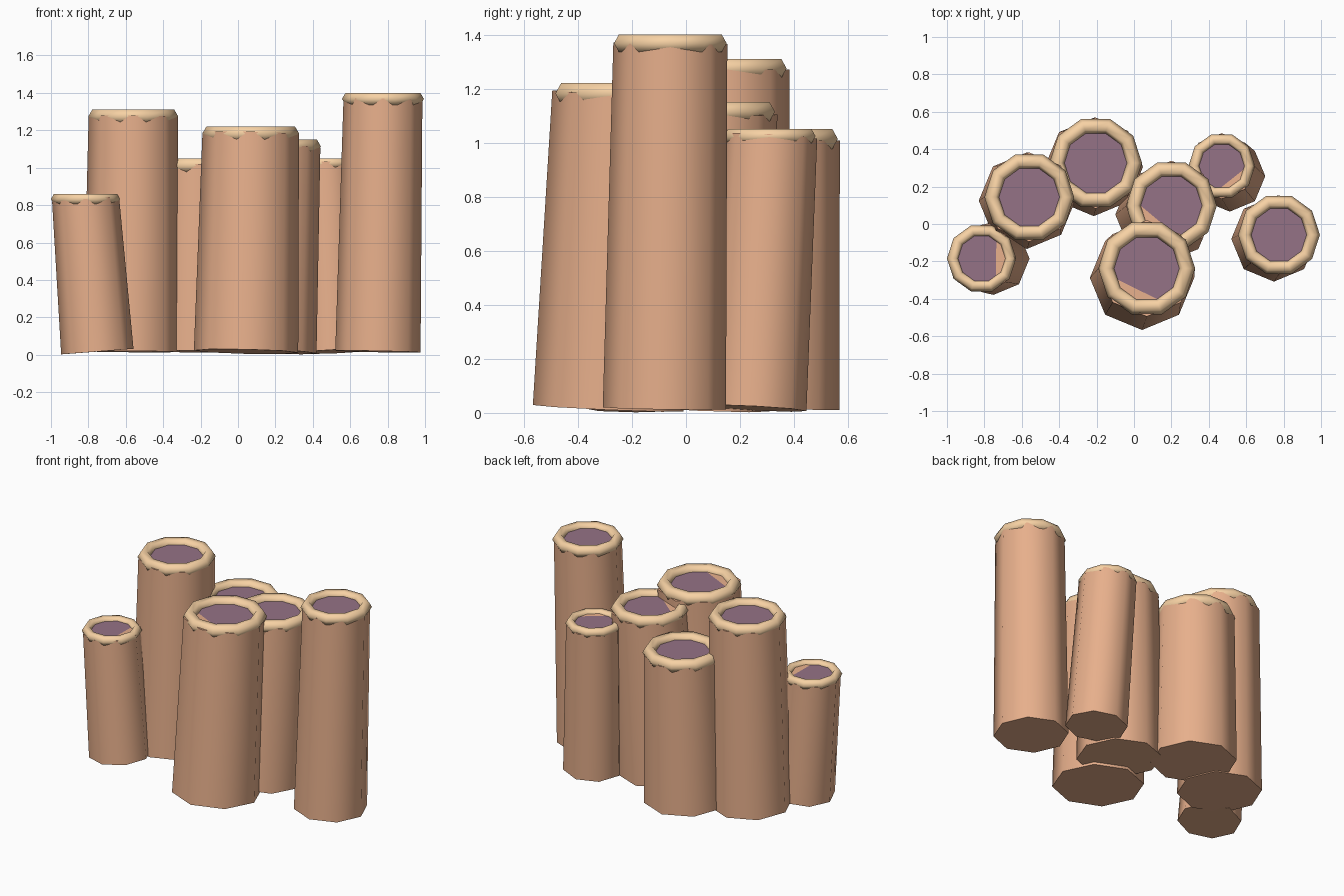
import bpy, math
from mathutils import Vector

if "Cube" in bpy.data.objects:
    bpy.data.objects.remove(bpy.data.objects["Cube"])


def mat(name, col):
    m = bpy.data.materials.new(name)
    m.diffuse_color = (*col, 1)
    m.use_nodes = True
    m.node_tree.nodes["Principled BSDF"].inputs["Base Color"].default_value = m.diffuse_color
    return m


BODY = mat("tube_orange", (0.80, 0.43, 0.26))
RIM = mat("rim_tan", (0.93, 0.64, 0.37))
DARK = mat("hollow_purple", (0.30, 0.17, 0.24))


def finish(name, m, angle):
    o = bpy.context.object
    o.name = name
    o.data.materials.append(m)
    bpy.ops.object.shade_smooth_by_angle(angle=math.radians(angle))
    return o


def tube(i, base, r, top, outer, height):
    minor = outer * 0.17
    rim_z = height - minor * 0.866
    a, b = Vector((*base, 0.017)), Vector((*top, rim_z))
    axis = b - a
    # leaning eight-sided tube, slightly tapered
    bpy.ops.mesh.primitive_cone_add(vertices=8, radius1=r, radius2=r * 0.925,
                                    depth=axis.length, location=(a + b) / 2)
    o = finish(f"tube_{i}", BODY, 50)
    o.rotation_mode = 'QUATERNION'
    o.rotation_quaternion = Vector((0, 0, 1)).rotation_difference(axis)
    # level rounded rim
    bpy.ops.mesh.primitive_torus_add(major_segments=10, minor_segments=6,
                                     major_radius=outer - minor, minor_radius=minor,
                                     location=b)
    finish(f"rim_{i}", RIM, 65)
    # dark disc in the opening, just above the tube cap
    bpy.ops.mesh.primitive_cylinder_add(vertices=10, radius=outer * 0.76, depth=0.02,
                                        location=b - Vector((0, 0, 0.004)))
    finish(f"hollow_{i}", DARK, 30)


# base centre, base radius, rim centre, rim radius, height
TUBES = [
    ((-0.572, 0.125), 0.258, (-0.56, 0.144), 0.240, 1.31),
    ((-0.215, 0.305), 0.263, (-0.205, 0.326), 0.248, 1.05),
    ((0.160, 0.050), 0.260, (0.20, 0.098), 0.243, 1.15),
    ((0.043, -0.288), 0.279, (0.068, -0.237), 0.259, 1.22),
    ((0.512, 0.256), 0.190, (0.469, 0.310), 0.178, 1.05),
    ((0.748, -0.080), 0.228, (0.775, -0.058), 0.219, 1.40),
    ((-0.752, -0.185), 0.194, (-0.815, -0.184), 0.185, 0.86),
]
for i, t in enumerate(TUBES, 1):
    tube(i, *t)
